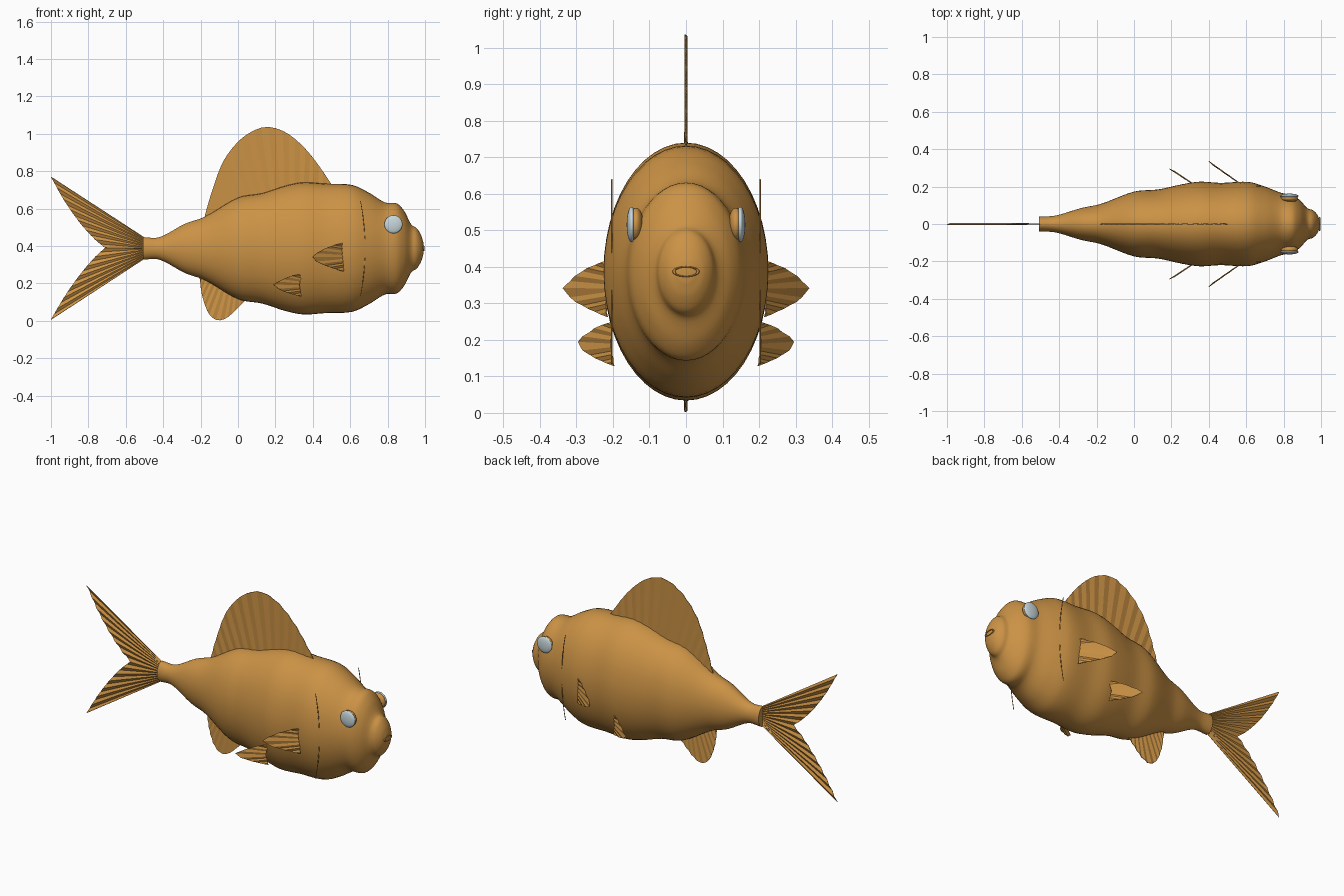
import bpy, bmesh, math
from mathutils import Vector

if "Cube" in bpy.data.objects:
    bpy.data.objects.remove(bpy.data.objects["Cube"])

ZC = 0.387  # body axis height


def material(name, rgb):
    m = bpy.data.materials.new(name)
    m.diffuse_color = (*rgb, 1)
    m.use_nodes = True
    m.node_tree.nodes["Principled BSDF"].inputs["Base Color"].default_value = m.diffuse_color
    return m


GOLD = material("golden_brown", (0.60, 0.29, 0.06))
PALE = material("pale_blue_grey", (0.58, 0.68, 0.72))


def make(name, verts, faces, mat, smooth=True):
    me = bpy.data.meshes.new(name)
    me.from_pydata(verts, [], faces)
    bm = bmesh.new()
    bm.from_mesh(me)
    bmesh.ops.recalc_face_normals(bm, faces=bm.faces)
    bm.to_mesh(me)
    bm.free()
    me.materials.append(mat)
    for p in me.polygons:
        p.use_smooth = smooth
    ob = bpy.data.objects.new(name, me)
    bpy.context.collection.objects.link(ob)
    return ob


def smooth_rows(rows, sub):
    """Cubic interpolation of (x, a, b) rows."""
    def slope(i, k):
        a, b = rows[max(i - 1, 0)], rows[min(i + 1, len(rows) - 1)]
        return (b[k] - a[k]) / (b[0] - a[0])
    out = []
    for i in range(len(rows) - 1):
        p, q = rows[i], rows[i + 1]
        h = q[0] - p[0]
        for s in range(sub):
            t = s / sub
            row = [p[0] + h * t]
            for k in (1, 2):
                row.append((2*t**3 - 3*t*t + 1) * p[k] + (t**3 - 2*t*t + t) * h * slope(i, k)
                           + (3*t*t - 2*t**3) * q[k] + (t**3 - t*t) * h * slope(i + 1, k))
            out.append(row)
    return out + [list(rows[-1])]


# Body: elliptical sections (x, half height, half width)
SECTIONS = [(-.508, .060, .040), (-.42, .060, .045), (-.283, .132, .085), (-.176, .170, .108),
            (0, .271, .173), (.13, .295, .185), (.255, .335, .212), (.35, .353, .226),
            (.465, .346, .220), (.61, .339, .225), (.70, .298, .200), (.786, .246, .167),
            (.85, .240, .152), (.89, .198, .125), (.925, .130, .086), (.957, .106, .073),
            (.98, .068, .050), (.992, .028, .022)]
N = 48
rows = smooth_rows(SECTIONS, 5)
verts = [(x, w * math.cos(2 * math.pi * j / N), ZC + h * math.sin(2 * math.pi * j / N))
         for x, h, w in rows for j in range(N)]
faces = [(i*N + j, i*N + (j+1) % N, (i+1)*N + (j+1) % N, (i+1)*N + j)
         for i in range(len(rows) - 1) for j in range(N)]
faces += [tuple(range(N)), tuple(range((len(rows) - 1) * N, len(rows) * N))]
body = make("body", verts, faces, GOLD)
bpy.context.view_layer.objects.active = body
body.select_set(True)
bpy.ops.object.shade_smooth_by_angle(angle=math.radians(50))


def along(pts, n, curved):
    """n+1 points spread evenly along a polyline, optionally smoothed."""
    pts = [Vector(p) for p in pts]
    if curved:
        ext = [2*pts[0] - pts[1]] + pts + [2*pts[-1] - pts[-2]]
        fine = []
        for a, b, c, d in zip(ext, ext[1:], ext[2:], ext[3:]):
            for s in range(10):
                t = s / 10
                fine.append(0.5 * (2*b + (c - a)*t + (2*a - 5*b + 4*c - d)*t*t
                                   + (3*b - a - 3*c + d)*t**3))
        pts = fine + [pts[-1]]
    d = [0]
    for a, b in zip(pts, pts[1:]):
        d.append(d[-1] + (b - a).length)
    out, i = [], 0
    for k in range(n + 1):
        s = d[-1] * k / n
        while i < len(pts) - 2 and d[i + 1] < s:
            i += 1
        out.append(pts[i].lerp(pts[i + 1], (s - d[i]) / (d[i + 1] - d[i])))
    return out


def fin(name, base, edge, n, place, pleat=0.0025):
    """Pleated sheet between a base line and an outer edge."""
    b, e = along(base, n, False), along(edge, n, True)
    vs = [place(p.x, p.y, pleat * (1 if k % 2 else -1) * f)
          for k in range(n + 1) for p, f in ((b[k], .5), (e[k], 1))]
    fs = [(2*k, 2*k + 1, 2*k + 3, 2*k + 2) for k in range(n)]
    ob = make(name, vs, fs, GOLD, False)
    mod = ob.modifiers.new("thickness", "SOLIDIFY")
    mod.thickness, mod.offset = 0.003, 0
    return ob


def upright(x, z, o):
    return (x, o, z)


# Fins on the centre line
fin("dorsal_fin", [(-.17, .53), (0, .63), (.2, .67), (.5, .71)],
    [(-.178, .56), (-.14, .69), (-.08, .85), (0, .957), (.08, 1.015), (.16, 1.037),
     (.25, 1.01), (.33, .95), (.41, .86), (.5, .73)], 28, upright)
fin("anal_fin", [(-.20, .26), (-.1, .22), (.04, .13)],
    [(-.205, .23), (-.193, .14), (-.165, .055), (-.135, .015), (-.10, .002),
     (-.06, .016), (-.02, .05), (.045, .115)], 20, upright)
fin("upper_tail_lobe", [(-.50, .445), (-.50, .387)],
    [(-1, .77), (-.93, .645), (-.85, .53), (-.77, .44), (-.71, .39)], 14, upright, .004)
fin("lower_tail_lobe", [(-.50, .387), (-.50, .332)],
    [(-.71, .39), (-.77, .335), (-.85, .24), (-.93, .125), (-1, .006)], 14, upright, .004)

# Paired parts
for side, s in (("left", 1), ("right", -1)):
    def paired(x0, y0, dx, dy):
        ln = math.hypot(dx, dy)
        return lambda u, z, o: (x0 + dx*u + o*dy/ln, s * (y0 + dy*u - o*dx/ln), z)

    fin(side + "_pectoral_fin", [(0, .418), (.03, .34), (0, .265)],
        [(0, .418), (.5, .393), (.85, .362), (1, .342), (.85, .316), (.45, .287), (0, .263)],
        14, paired(.565, .217, -.168, .118))
    fin(side + "_pelvic_fin", [(0, .25), (.08, .19), (0, .129)],
        [(0, .25), (.4, .238), (.8, .212), (1, .195), (.8, .168), (.4, .145), (0, .129)],
        12, paired(.34, .198, -.15, .099))

    # Eye: socket bead with a pale lens
    for part, mat, y, r, ry in (("eye_socket", GOLD, .137, .046, .021),
                                ("eye_lens", PALE, .149, .0485, .0135)):
        bpy.ops.mesh.primitive_uv_sphere_add(segments=32, ring_count=16, radius=1,
                                             location=(.831, s * y, .516))
        ob = bpy.context.object
        ob.name = f"{side}_{part}"
        ob.scale = (r, ry, r)
        ob.data.materials.append(mat)
        bpy.ops.object.shade_smooth()

    # Gill line: thin bowed wire
    cu = bpy.data.curves.new(side + "_gill_line", "CURVE")
    cu.dimensions, cu.bevel_depth, cu.bevel_resolution = "3D", .002, 1
    sp = cu.splines.new("POLY")
    sp.points.add(20)
    for k, p in enumerate(sp.points):
        t = k / 10 - 1
        p.co = (.68 - .025 * t * t, s * .203, ZC + .253 * t, 1)
    cu.materials.append(GOLD)
    bpy.context.collection.objects.link(bpy.data.objects.new(side + "_gill_line", cu))

# Mouth: flattened ring on the snout
bpy.ops.mesh.primitive_torus_add(major_radius=.033, minor_radius=.004, major_segments=32,
                                 minor_segments=8, location=(.992, 0, .387),
                                 rotation=(0, math.pi / 2, 0))
mouth = bpy.context.object
mouth.name = "mouth"
mouth.scale = (.4, 1, 1)
mouth.data.materials.append(GOLD)
bpy.ops.object.shade_smooth()
